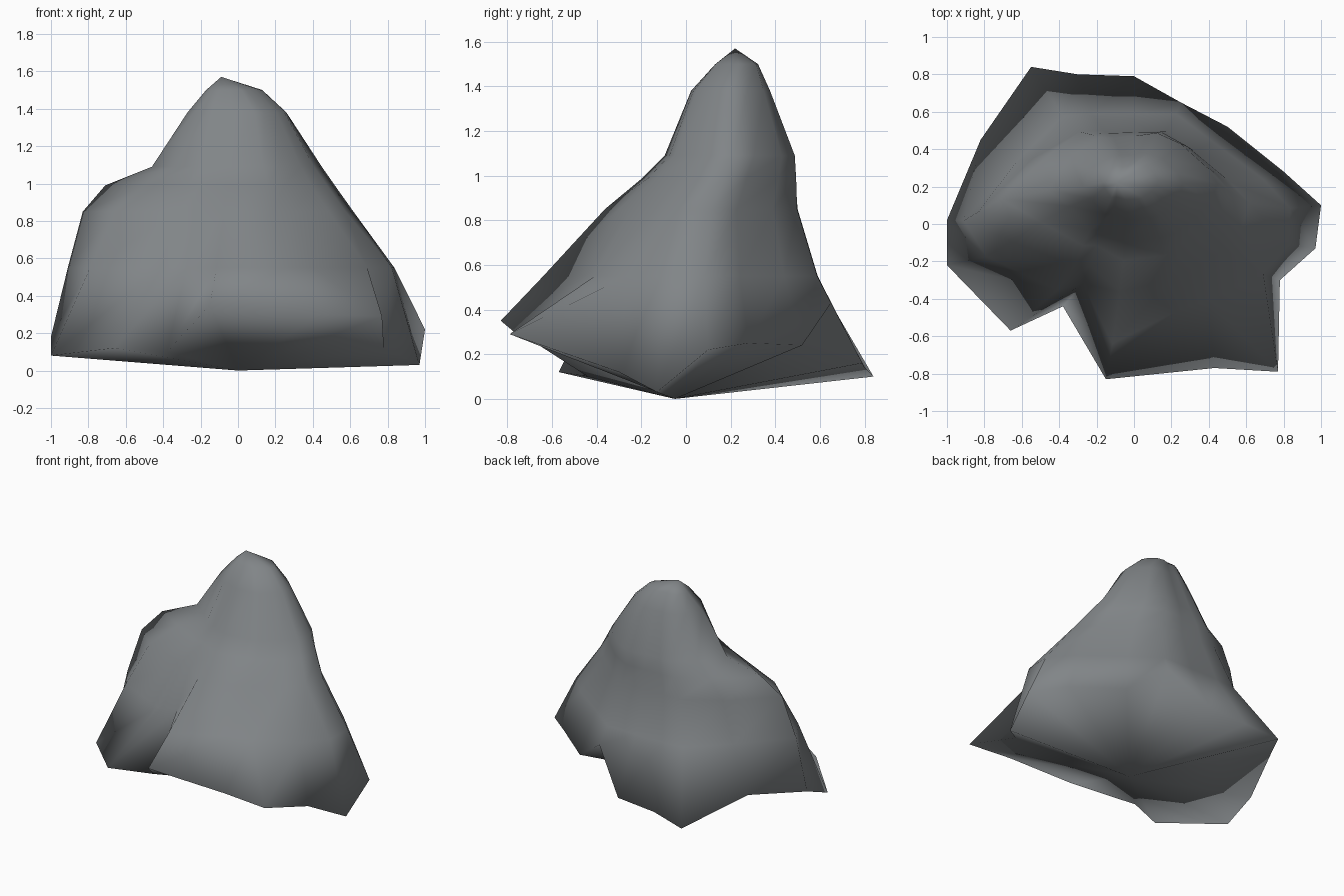
import bpy
import bmesh
from math import atan2, cos, sin, radians
from mathutils import Vector

default_cube = bpy.data.objects.get("Cube")
if default_cube:
    bpy.data.objects.remove(default_cube, do_unlink=True)


def make_material(name, colour):
    material = bpy.data.materials.new(name)
    material.use_nodes = True
    material.diffuse_color = (*colour, 1)
    shader = material.node_tree.nodes["Principled BSDF"]
    shader.inputs["Base Color"].default_value = (*colour, 1)
    shader.inputs["Roughness"].default_value = 0.9
    return material


# Jagged foot of the rock, counter-clockwise from the +x tip
foot = [
    (1, .1, .22), (.8, .28, .25), (.5, .52, .24), (.25, .65, .43),
    (0, .79, .16), (-.3, .8, .14), (-.55, .84, .1), (-.82, .45, .27),
    (-1, .02, .18), (-1, -.22, .08), (-.66, -.57, .12), (-.38, -.44, .1),
    (-.15, -.83, .35), (.43, -.77, .3), (.77, -.79, .29), (.78, -.3, .12),
    (.97, -.13, .03),
]

# Slices above the foot: centre, then the reach of each rib
slices = [
    ((0, 0, .55), (.84, .73, .61, .63, .59, .63, .69, .71, .91, .81, .54, .42, .65, .52, .57, .74, .83)),
    ((0, .05, .85), (.62, .54, .47, .48, .45, .48, .53, .62, .83, .67, .42, .36, .42, .4, .42, .52, .58)),
    ((0, .12, .99), (.52, .46, .41, .4, .37, .39, .43, .52, .71, .51, .36, .31, .32, .33, .35, .42, .48)),
    ((0, .17, 1.09), (.45, .41, .36, .34, .3, .31, .35, .39, .46, .35, .31, .27, .27, .28, .31, .36, .41)),
    ((0, .19, 1.38), (.26, .25, .22, .2, .18, .19, .21, .24, .27, .24, .21, .18, .17, .18, .2, .22, .25)),
    ((-.03, .22, 1.5), (.16, .15, .13, .11, .09, .09, .11, .13, .14, .13, .12, .1, .09, .1, .11, .13, .15)),
]
peak_point = (-.09, .22, 1.57)
bottom_point = (0, -.05, 0)


def build_rock(name, material):
    bm = bmesh.new()
    headings = [atan2(y, x) for x, y, z in foot]
    rings = [[bm.verts.new(point) for point in foot]]
    for centre, reaches in slices:
        rings.append([
            bm.verts.new(Vector(centre) + Vector((cos(heading), sin(heading), 0)) * reach)
            for heading, reach in zip(headings, reaches)
        ])
    peak = bm.verts.new(peak_point)
    bottom = bm.verts.new(bottom_point)

    # Skin the slices, then close the summit and the underside
    count = len(foot)
    for i in range(count):
        j = (i + 1) % count
        for lower, upper in zip(rings, rings[1:]):
            bm.faces.new((lower[i], lower[j], upper[j], upper[i]))
        bm.faces.new((rings[-1][i], rings[-1][j], peak))
        bm.faces.new((rings[0][j], rings[0][i], bottom))
    bmesh.ops.recalc_face_normals(bm, faces=bm.faces)

    mesh = bpy.data.meshes.new(name)
    bm.to_mesh(mesh)
    bm.free()
    mesh.materials.append(material)
    rock = bpy.data.objects.new(name, mesh)
    bpy.context.collection.objects.link(rock)
    return rock


rock = build_rock("rock", make_material("slate grey stone", (.22, .235, .245)))

# Smooth flanks, with only the sharpest edges of the foot kept hard
bpy.ops.object.select_all(action="DESELECT")
rock.select_set(True)
bpy.context.view_layer.objects.active = rock
bpy.ops.object.shade_smooth_by_angle(angle=radians(130))
